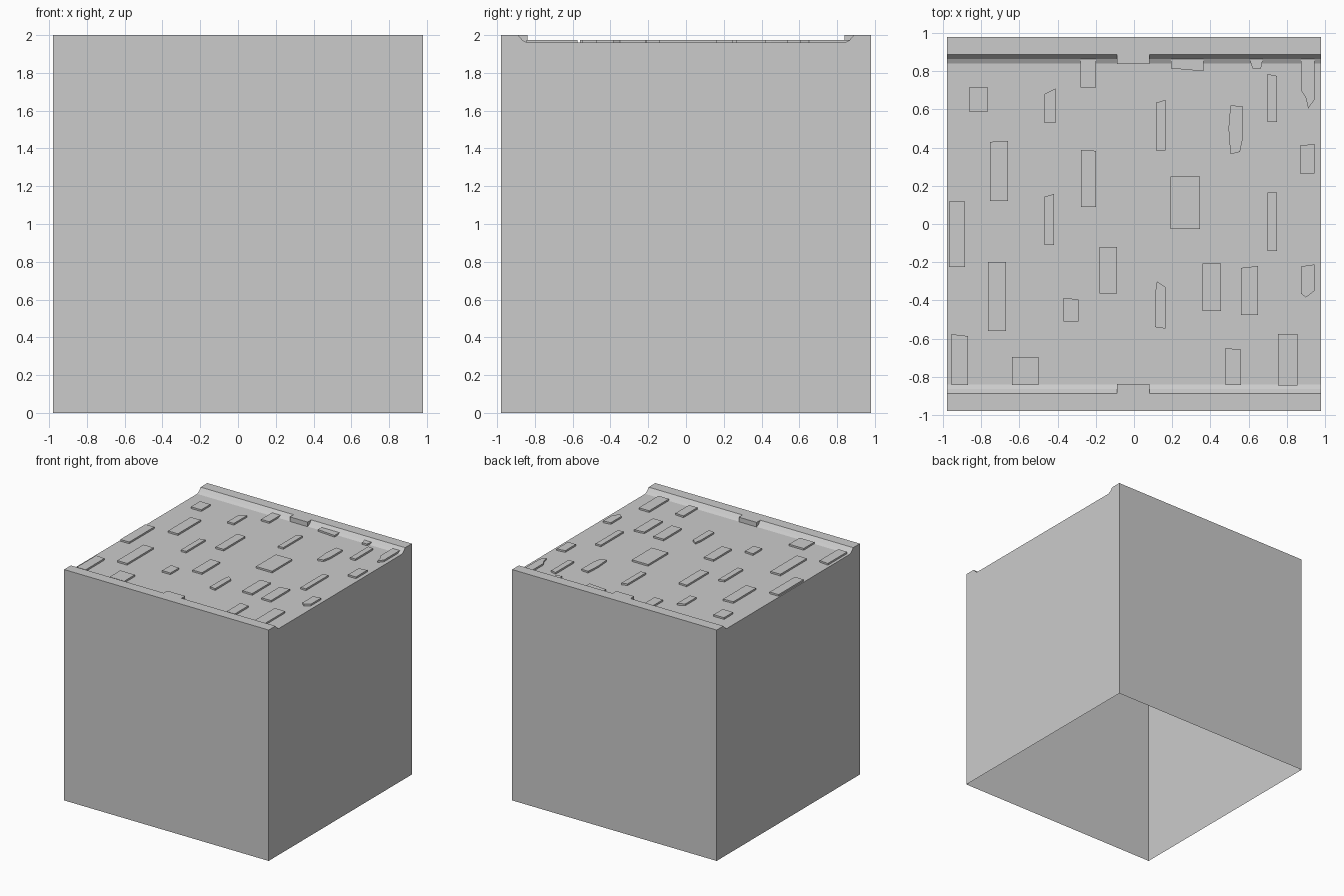
import bpy, bmesh

if "Cube" in bpy.data.objects:
    bpy.data.objects.remove(bpy.data.objects["Cube"])

W, FLOOR, BRICK_TOP, TOP = 0.98, 1.96, 1.975, 2.0


def finish(bm, name):
    bmesh.ops.recalc_face_normals(bm, faces=bm.faces)
    mesh = bpy.data.meshes.new(name)
    bm.to_mesh(mesh)
    bm.free()
    obj = bpy.data.objects.new(name, mesh)
    bpy.context.collection.objects.link(obj)
    return obj


def open_prism(bm, outline, z0, z1):
    """Side walls and a top face, no underside."""
    lo = [bm.verts.new((x, y, z0)) for x, y in outline]
    hi = [bm.verts.new((x, y, z1)) for x, y in outline]
    bm.faces.new(hi)
    n = len(outline)
    for i in range(n):
        j = (i + 1) % n
        bm.faces.new((lo[i], lo[j], hi[j], hi[i]))


# Block shell, open underneath: rimmed cross-section swept along x
half = [(-W, 0), (-W, TOP), (-0.888, TOP), (-0.865, 1.973), (-0.84, FLOOR)]
profile = half + [(-y, z) for y, z in reversed(half)]
bm = bmesh.new()
left = [bm.verts.new((-W, y, z)) for y, z in profile]
right = [bm.verts.new((W, y, z)) for y, z in profile]
for i in range(len(profile) - 1):
    bm.faces.new((left[i], left[i + 1], right[i + 1], right[i]))
bm.faces.new(left)
bm.faces.new(right)
# outward normals on the open shell
bmesh.ops.recalc_face_normals(bm, faces=bm.faces)
finish(bm, "block_shell")

# Tabs in the middle of each rim
for side, name in ((-1, "front_tab"), (1, "back_tab")):
    bm = bmesh.new()
    a, b = 0.888 * side, 0.838 * side
    open_prism(bm, [(-0.09, a), (0.08, a), (0.08, b), (-0.09, b)], FLOOR, TOP)
    finish(bm, name)

# Raised paving bricks: x0, x1, y0, y1, slope of the far edge
bricks = [
    (-.865, -.765, .59, .715, 0), (-.28, -.20, .715, .865, 0),
    (.70, .75, .535, .775, -.01), (-.47, -.41, .53, .71, .03),
    (.115, .165, .385, .65, .015), (.87, .945, .265, .42, .01),
    (-.755, -.66, .12, .435, .005), (-.278, -.2, .09, .383, -.005),
    (-.97, -.885, -.225, .118, 0), (-.47, -.42, -.11, .157, .015),
    (.19, .345, -.025, .248, 0), (.70, .75, -.142, .165, 0),
    (-.18, -.09, -.365, -.12, 0), (.36, .455, -.455, -.208, 0),
    (.56, .65, -.477, -.22, .01), (-.765, -.67, -.56, -.2, 0),
    (-.37, -.29, -.51, -.395, -.008), (-.955, -.87, -.842, -.587, -.01),
    (-.64, -.5, -.842, -.697, 0), (.48, .56, -.842, -.658, -.008),
    (.755, .855, -.845, -.575, 0),
]
# Chipped bricks with more corners
chipped = [
    [(.195, .815), (.365, .80), (.365, .865), (.195, .865)],
    [(.62, .815), (.665, .815), (.675, .865), (.605, .865)],
    [(.875, .70), (.90, .66), (.912, .605), (.945, .65), (.945, .865), (.875, .865)],
    [(.505, .365), (.555, .378), (.57, .45), (.57, .615), (.505, .622), (.495, .5)],
    [(.875, -.365), (.90, -.385), (.945, -.35), (.945, -.212), (.875, -.222)],
    [(.11, -.54), (.165, -.548), (.165, -.33), (.12, -.30), (.11, -.37)],
]
bm = bmesh.new()
for x0, x1, y0, y1, s in bricks:
    open_prism(bm, [(x0, y0), (x1, y0), (x1, y1), (x0, y1 - s)], FLOOR, BRICK_TOP)
for outline in chipped:
    open_prism(bm, outline, FLOOR, BRICK_TOP)
finish(bm, "paving_bricks")
